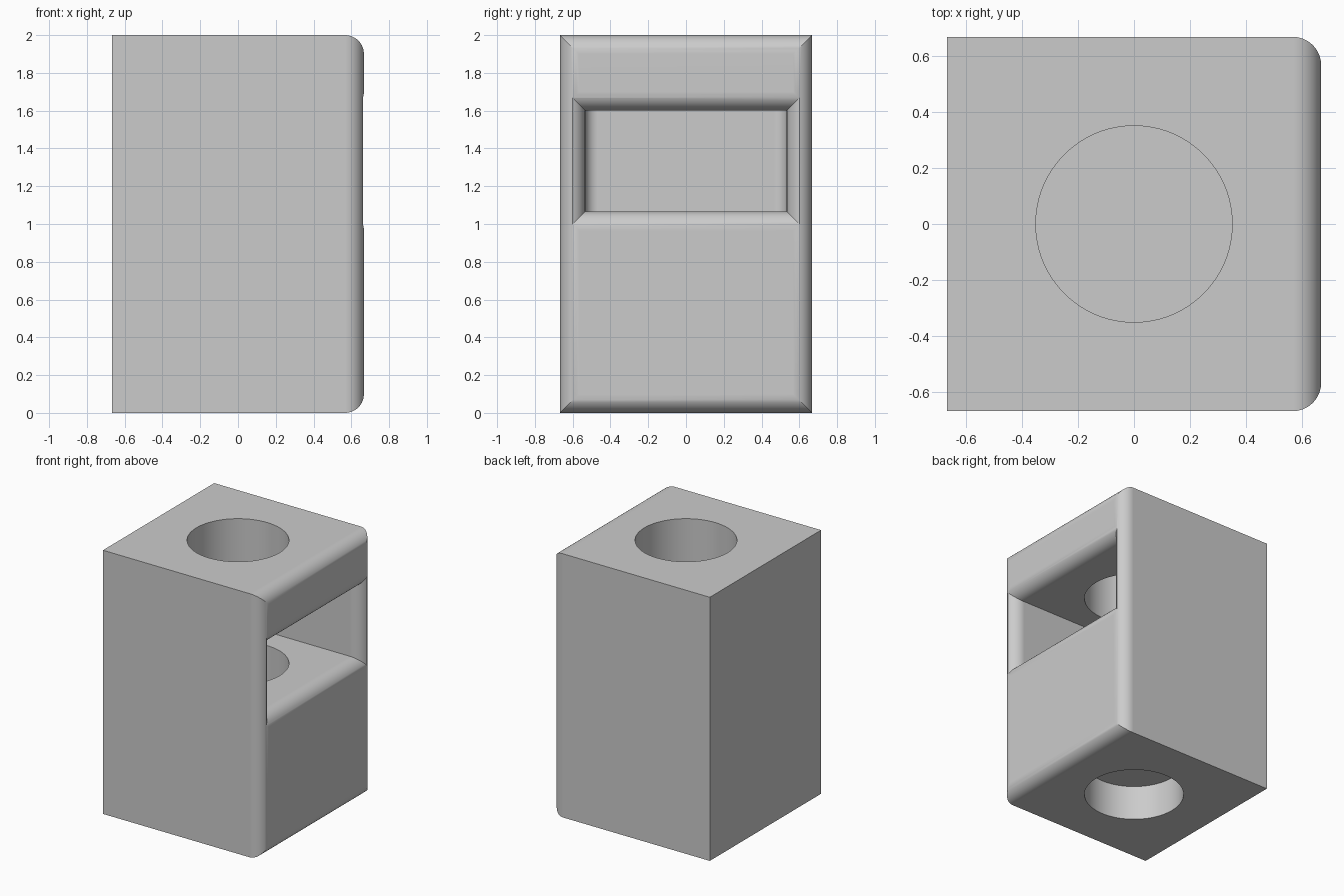
import bpy, bmesh, math

cube = bpy.data.objects.get("Cube")
if cube:
    bpy.data.objects.remove(cube, do_unlink=True)

U = 1 / 15            # design unit
HALF = 10 * U         # half width of the block
R = 1.5 * U           # edge rounding
STEPS = 10

grey = bpy.data.materials.new("light grey")
grey.use_nodes = True
COLOUR = (0.6, 0.6, 0.6, 1)
grey.diffuse_color = COLOUR
grey.node_tree.nodes["Principled BSDF"].inputs["Base Color"].default_value = COLOUR


def finish(name, bm):
    bmesh.ops.recalc_face_normals(bm, faces=bm.faces)
    mesh = bpy.data.meshes.new(name)
    bm.to_mesh(mesh)
    bm.free()
    mesh.materials.append(grey)
    obj = bpy.data.objects.new(name, mesh)
    bpy.context.collection.objects.link(obj)
    return obj


def loft(name, sections):
    """Skin rectangles given as (x, half y, low z, high z)."""
    bm = bmesh.new()
    loops = [[bm.verts.new((x, y, z)) for y, z in
              ((-hy, lo), (hy, lo), (hy, hi), (-hy, hi))]
             for x, hy, lo, hi in sections]
    for a, b in zip(loops, loops[1:]):
        for i in range(4):
            j = (i + 1) % 4
            bm.faces.new((a[i], a[j], b[j], b[i]))
    bm.faces.new(loops[0])
    bm.faces.new(loops[-1])
    return finish(name, bm)


def bore(name, low, high):
    bm = bmesh.new()
    bmesh.ops.create_cone(bm, cap_ends=True, segments=96, radius1=5.25 * U,
                          radius2=5.25 * U, depth=high - low)
    bmesh.ops.translate(bm, verts=bm.verts, vec=(0, 0, (low + high) / 2))
    return finish(name, bm)


# Quarter-round offsets: forward along x, and sideways from the wall
arc = [(math.sin(t), 1 - math.cos(t)) for t in
       (math.pi / 2 * i / STEPS for i in range(STEPS + 1))]

# Block with its open face rounded on all four edges
body = loft("block", [(-HALF, HALF, 0, 2)] + [
    (HALF - R + R * f, HALF - R * s, R * s, 2 - R * s) for f, s in arc])

# Side pocket: rounded rear corners and a flared mouth
W, LO, HI = 8 * U, 16 * U, 24 * U
rear = [(-W + U * s, W - U + U * f, LO, HI) for f, s in arc]
mouth = [(HALF - R + R * f, W + R * s, LO - R * s, HI + R * s) for f, s in arc]
end = (HALF + R, *mouth[-1][1:])
pocket = loft("pocket_cutter", rear + mouth + [end])

cutters = [pocket,
           bore("upper_bore_cutter", 8 * U, 2.2),
           bore("bottom_socket_cutter", -0.2, 4 * U)]

bpy.ops.object.select_all(action='DESELECT')
body.select_set(True)
bpy.context.view_layer.objects.active = body
for cutter in cutters:
    mod = body.modifiers.new(cutter.name, 'BOOLEAN')
    mod.operation = 'DIFFERENCE'
    mod.solver = 'EXACT'
    mod.object = cutter
    bpy.ops.object.modifier_apply(modifier=mod.name)
for cutter in cutters:
    bpy.data.objects.remove(cutter, do_unlink=True)

# Smooth rounds, crisp rims and flat faces
bpy.ops.object.shade_smooth_by_angle(angle=math.radians(25))
weighted = body.modifiers.new("weighted_normals", 'WEIGHTED_NORMAL')
weighted.keep_sharp = True
